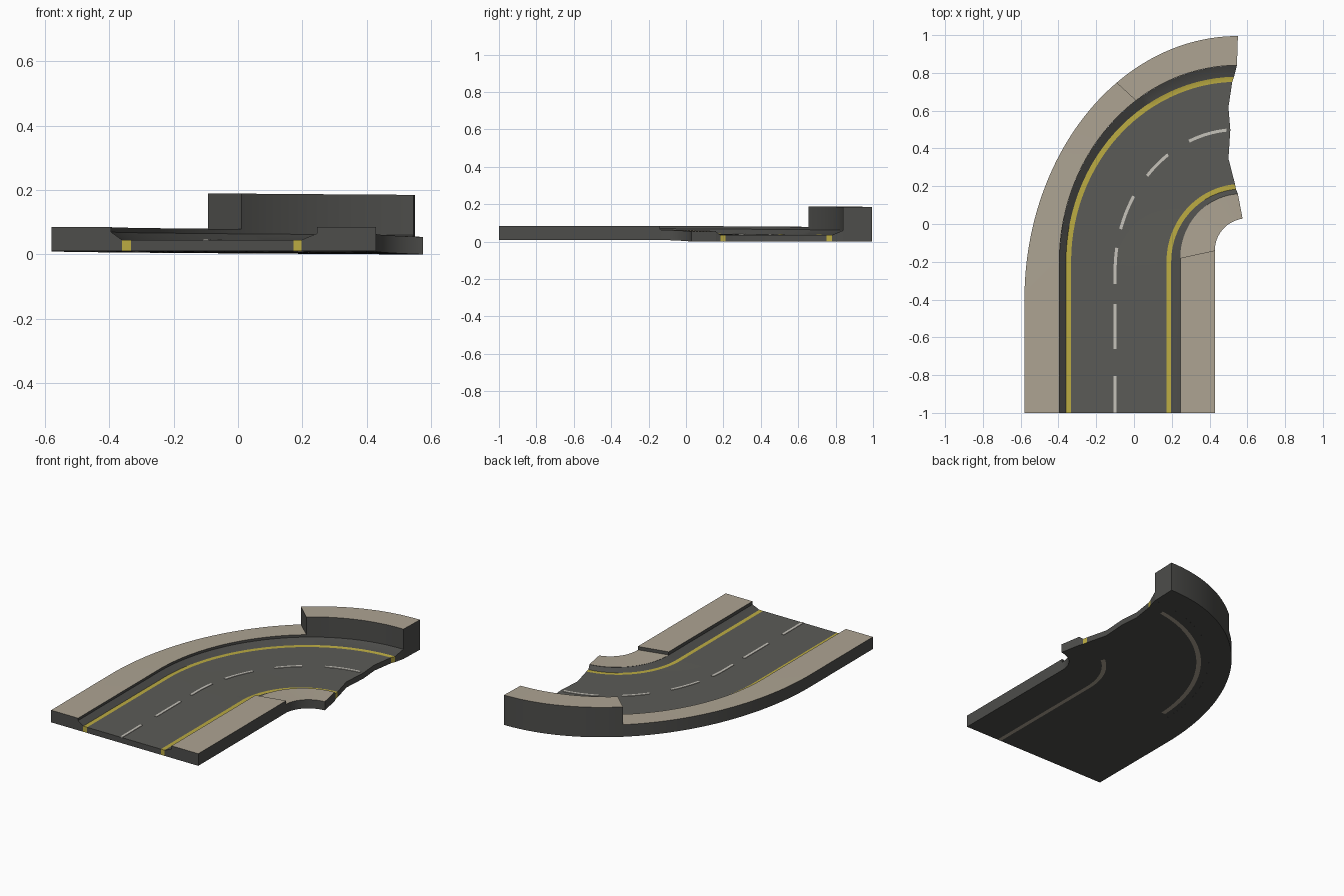
import bpy, bmesh, math

if "Cube" in bpy.data.objects:
    bpy.data.objects.remove(bpy.data.objects["Cube"])


def material(name, rgb):
    m = bpy.data.materials.new(name)
    m.diffuse_color = (*rgb, 1)
    m.use_nodes = True
    m.node_tree.nodes["Principled BSDF"].inputs["Base Color"].default_value = m.diffuse_color
    return m


MATS = [material("asphalt", (0.105, 0.105, 0.095)),
        material("dark_curb", (0.075, 0.075, 0.07)),
        material("pavement_tan", (0.42, 0.37, 0.29)),
        material("line_yellow", (0.50, 0.41, 0.055)),
        material("dash_white", (0.56, 0.54, 0.49))]
ROAD, CURB, TAN, YELLOW, WHITE = range(5)

# Rails: start x, ellipse centre x and y, ellipse y radius, x at the end
OUT_EDGE = (-.58, .55, -.40, 1.395, .55)
OUT_WALK = (-.395, .55, -.20, 1.04, .545)
OUT_FOOT = (-.36, .55, -.20, .98, .53)
OUT_LINE = (-.333, .55, -.20, .953, .52)
LANE_A = (-.22, .55, -.22, .84, .50)
MIDDLE = (-.10, .55, -.25, .75, .51)
LANE_B = (.04, .56, -.23, .58, .50)
IN_LINE = (.172, .57, -.20, .412, .535)
IN_FOOT = (.197, .57, -.20, .385, .54)
IN_WALK = (.245, .57, -.18, .34, .55)
IN_EDGE = (.428, .60, -.14, .17, .575)


def point(rail, s):
    """s -1..0 runs along the straight, 0..1 round the bend."""
    x0, cx, cy, b, ex = rail
    if s <= 0:
        return x0, cy + (cy + 1) * s
    a = cx - x0
    t = s * math.acos((cx - ex) / a)
    return cx - a * math.cos(t), cy + b * math.sin(t)


def loft(name, rails, tops, bottom, s0, s1, mats, cap_yellow=False):
    """Closed slab whose top follows the rails at the given heights."""
    steps = [s0 + (s1 - s0) * i / 40 for i in range(41)]
    if s0 < 0 < s1:
        steps = sorted(set([s0, s0 / 2, 0.0] + [s1 * i / 28 for i in range(29)]))
    elif s1 <= 0:
        steps = [s0, (s0 + s1) / 2, s1]
    bm = bmesh.new()
    up, low = [], []
    for s in steps:
        drop = .01 * max(0, s)
        pts = [point(r, s) for r in rails]
        up.append([bm.verts.new((x, y, z - drop)) for (x, y), z in zip(pts, tops)])
        low.append([bm.verts.new((x, y, bottom - drop)) for x, y in pts])

    def face(vs, m):
        bm.faces.new(vs).material_index = m

    n = len(rails)
    for i in range(len(steps) - 1):
        for j in range(n - 1):
            face((up[i][j], up[i][j+1], up[i+1][j+1], up[i+1][j]), mats[j])
            # pale strips under the edge lines
            under = CURB
            if mats[j] == YELLOW and (0 < steps[i] < .9 if j < 3 else steps[i] < .6):
                under = TAN
            if mats[j] == WHITE:
                under = WHITE
            face((low[i][j], low[i+1][j], low[i+1][j+1], low[i][j+1]), under)
        for j in (0, n - 1):
            face((up[i][j], up[i+1][j], low[i+1][j], low[i][j]),
                 WHITE if mats[0] == WHITE else CURB)
    for i in (0, len(steps) - 1):
        for j in range(n - 1):
            m = mats[j] if mats[j] in (YELLOW, WHITE) else CURB
            face((up[i][j], up[i][j+1], low[i][j+1], low[i][j]), m)
    bmesh.ops.recalc_face_normals(bm, faces=bm.faces)
    me = bpy.data.meshes.new(name)
    bm.to_mesh(me)
    bm.free()
    for m in MATS:
        me.materials.append(m)
    ob = bpy.data.objects.new(name, me)
    bpy.context.collection.objects.link(ob)
    bpy.context.view_layer.objects.active = ob
    bpy.ops.object.select_all(action='DESELECT')
    ob.select_set(True)
    bpy.ops.object.shade_smooth_by_angle(angle=math.radians(25))
    return ob


# Roadway with sloping curbs and edge lines
loft("roadway",
     [OUT_WALK, OUT_FOOT, OUT_LINE, LANE_A, MIDDLE, LANE_B, IN_LINE, IN_FOOT, IN_WALK],
     [.07, .045, .045, .045, .045, .045, .045, .045, .065], .01, -1, 1,
     [CURB, YELLOW, ROAD, ROAD, ROAD, ROAD, YELLOW, CURB])

# Outer pavement, then its raised end wall
SEAM = .615
loft("outer_pavement", [OUT_EDGE, OUT_WALK], [.085, .085], .01, -1, SEAM, [TAN])
loft("raised_wall", [OUT_EDGE, OUT_WALK], [.195, .195], .01, SEAM, 1, [TAN])

# Inner pavement, then its lower bend
loft("inner_pavement", [IN_WALK, IN_EDGE], [.085, .085], .01, -1, 0, [TAN])
loft("inner_bend_pavement", [IN_WALK, IN_EDGE], [.066, .064], .01, 0, 1, [TAN])

# Dashes along the middle
x0, cx, cy, b, ex = MIDDLE
left = (x0 - .008, cx, cy, b + .008, ex)
right = (x0 + .008, cx, cy, b - .008, ex)
for k, (s0, s1) in enumerate([(-1, -.74), (-.55, -.23), (-.09, .11),
                              (.20, .37), (.49, .64), (.77, .98)]):
    loft(f"centre_dash_{k + 1}", [left, right], [.048, .048], .043, s0, s1, [WHITE])
